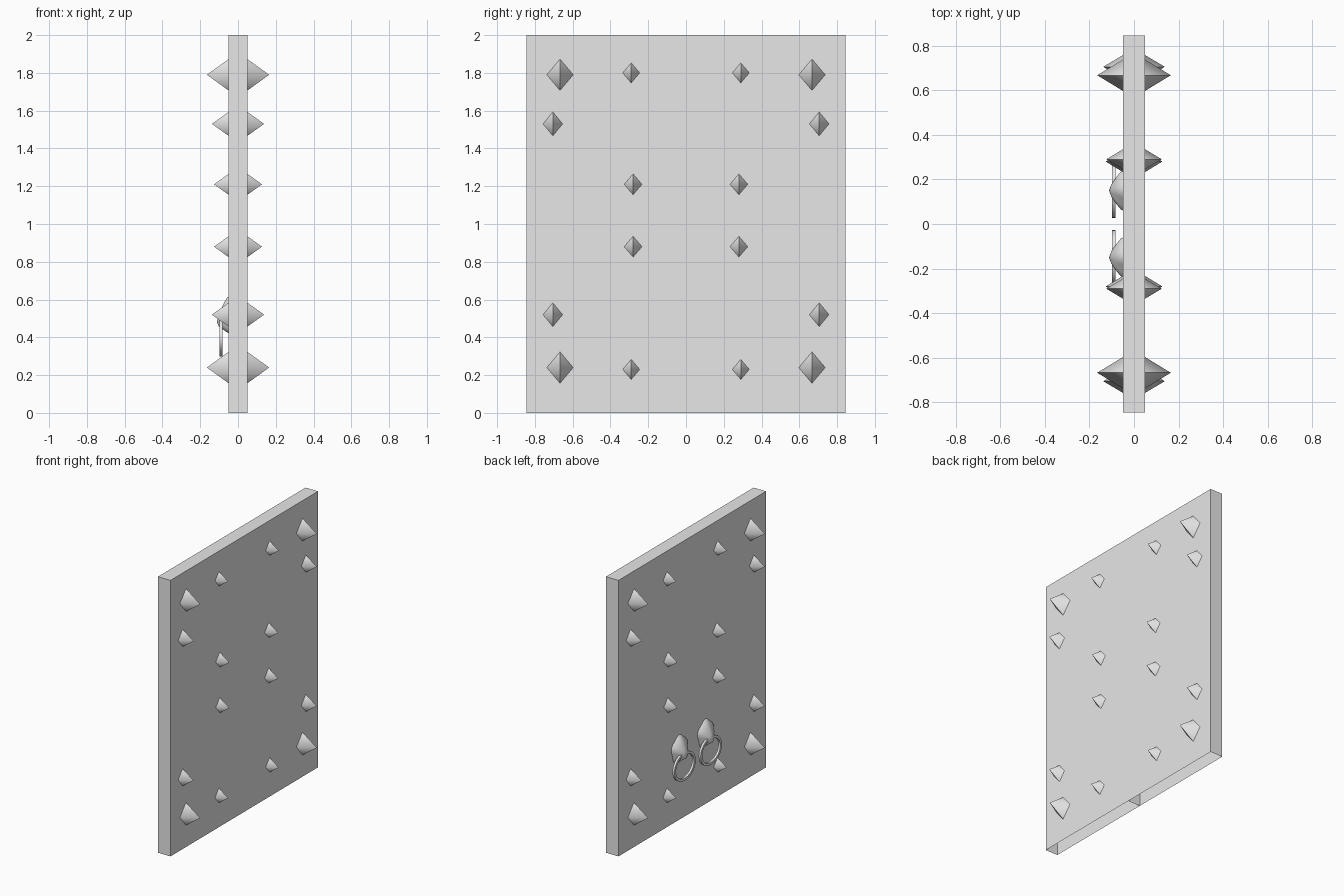
import bpy, bmesh, math

default = bpy.data.objects.get("Cube")
if default:
    bpy.data.objects.remove(default, do_unlink=True)

GREY = (0.8, 0.8, 0.8, 1)
grey = bpy.data.materials.new("plain_grey")
grey.use_nodes = True
grey.diffuse_color = GREY
grey.node_tree.nodes["Principled BSDF"].inputs["Base Color"].default_value = GREY

FACE_X = 0.05    # half the door thickness
HALF_Y = 0.845   # half the doorway width
HEIGHT = 2.0


def finish(name, bm):
    mesh = bpy.data.meshes.new(name)
    bm.to_mesh(mesh)
    bm.free()
    mesh.materials.append(grey)
    obj = bpy.data.objects.new(name, mesh)
    bpy.context.collection.objects.link(obj)
    return obj


def door_leaf(name, side):
    """Hollow box, open underneath, on one side of the centre line."""
    bm = bmesh.new()
    bmesh.ops.create_cube(bm, size=1)
    bmesh.ops.scale(bm, vec=(2 * FACE_X, HALF_Y, HEIGHT), verts=bm.verts)
    bmesh.ops.translate(bm, vec=(0, side * HALF_Y / 2, HEIGHT / 2), verts=bm.verts)
    bottom = [f for f in bm.faces if f.normal.z < -0.5]
    bmesh.ops.delete(bm, geom=bottom, context='FACES_ONLY')
    finish(name, bm)


def stud(name, face, y, z, half_y, half_z, tip):
    """Diamond pyramid with a crisp vertical ridge."""
    bm = bmesh.new()
    x = face * FACE_X
    apex = bm.verts.new((face * tip, y, z))
    base = [bm.verts.new((x, y + dy * half_y, z + dz * half_z))
            for dy, dz in ((1, 0), (0, 1), (-1, 0), (0, -1))]
    for i in range(4):
        pair = (base[i], base[(i + 1) % 4])
        bm.faces.new((*(pair if face > 0 else pair[::-1]), apex)).smooth = True
    for top_or_bottom in (base[1], base[3]):
        bm.edges.get((top_or_bottom, apex)).smooth = False
    finish(name, bm)


def knocker_boss(name, y0):
    """Lumpy pointed mount with a scalloped outline."""
    bm = bmesh.new()
    steps = 30
    rings = []
    # scale, x, centre height
    for scale, x, z0 in ((1, -0.045, 0.515), (0.9, -0.06, 0.513),
                         (0.62, -0.082, 0.503), (0.3, -0.102, 0.488)):
        ring = []
        for i in range(steps):
            a = 2 * math.pi * i / steps
            r = scale * (1 + 0.07 * scale * math.cos(5 * a - math.pi / 2))
            ring.append(bm.verts.new((x, y0 + 0.09 * r * math.cos(a),
                                      z0 + 0.1 * r * math.sin(a))))
        rings.append(ring)
    apex = bm.verts.new((-0.112, y0, 0.48))
    for i in range(steps):
        j = (i + 1) % steps
        for low, high in zip(rings, rings[1:]):
            bm.faces.new((low[i], high[i], high[j], low[j]))
        bm.faces.new((rings[-1][i], apex, rings[-1][j]))
    for f in bm.faces:
        f.smooth = True
    finish(name, bm)


def knocker_ring(name, y0):
    """Oval pull ring with a square section."""
    bm = bmesh.new()
    steps = 40
    loops = []
    for i in range(steps):
        a = 2 * math.pi * i / steps
        loops.append([bm.verts.new((x, y0 + (0.122 - inset) * math.cos(a),
                                    0.4 + (0.102 - inset) * math.sin(a)))
                      for x, inset in ((-0.082, 0), (-0.098, 0),
                                       (-0.098, 0.018), (-0.082, 0.018))])
    for i in range(steps):
        here, there = loops[i], loops[(i + 1) % steps]
        for k in range(4):
            m = (k + 1) % 4
            bm.faces.new((here[k], here[m], there[m], there[k]))
    bmesh.ops.recalc_face_normals(bm, faces=bm.faces)
    obj = finish(name, bm)
    bpy.ops.object.select_all(action='DESELECT')
    obj.select_set(True)
    bpy.context.view_layer.objects.active = obj
    bpy.ops.object.shade_smooth_by_angle()


# Studs: distance from centre line, heights, half width, half height, tip
STUDS = {
    "corner_stud": (0.667, (0.24, 1.79), 0.07, 0.083, 0.165),
    "edge_stud": (0.705, (0.52, 1.53), 0.052, 0.063, 0.138),
    "middle_stud": (0.28, (0.88, 1.21), 0.047, 0.055, 0.127),
    "inner_stud": (0.29, (0.23, 1.80), 0.045, 0.053, 0.125),
}

for side, label in ((-1, "front"), (1, "back")):
    door_leaf(f"{label}_door_leaf", side)
    knocker_boss(f"{label}_knocker_boss", side * 0.15)
    knocker_ring(f"{label}_knocker_ring", side * 0.15)
    for name, (y, heights, half_y, half_z, tip) in STUDS.items():
        for z, level in zip(heights, ("lower", "upper")):
            for face, hand in ((1, "left"), (-1, "right")):
                stud(f"{label}_{level}_{hand}_{name}", face, side * y, z,
                     half_y, half_z, tip)
